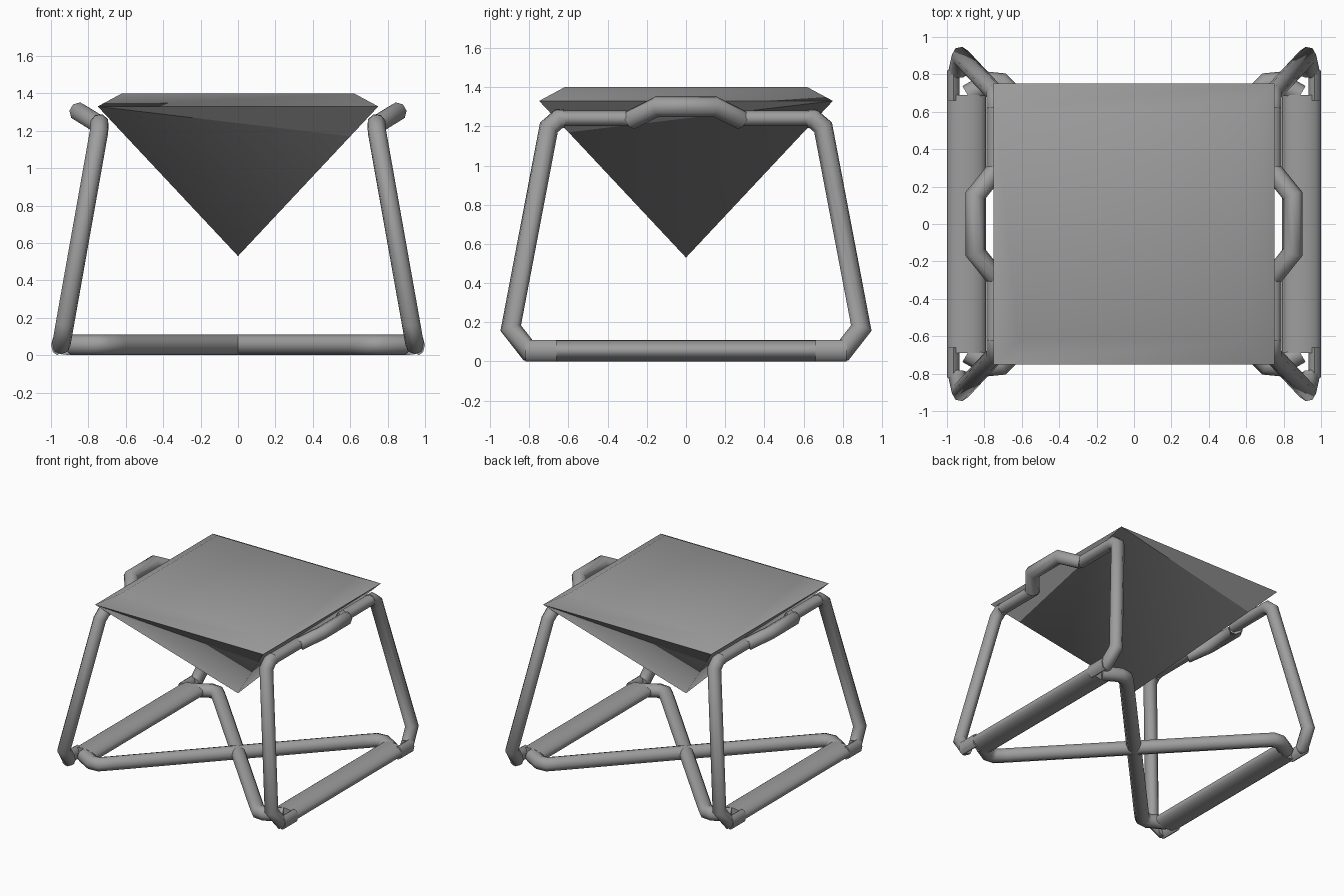
import bpy, bmesh, math
from mathutils import Vector

cube = bpy.data.objects.get("Cube")
if cube:
    bpy.data.objects.remove(cube, do_unlink=True)

grey = bpy.data.materials.new("mid_grey")
grey.use_nodes = True
tone = (0.34, 0.34, 0.34, 1)
grey.diffuse_color = tone
grey.node_tree.nodes["Principled BSDF"].inputs["Base Color"].default_value = tone


def add_object(name, bm, smooth=True):
    mesh = bpy.data.meshes.new(name)
    bm.to_mesh(mesh)
    bm.free()
    mesh.materials.append(grey)
    for p in mesh.polygons:
        p.use_smooth = smooth
    obj = bpy.data.objects.new(name, mesh)
    bpy.context.collection.objects.link(obj)
    return obj


def tube(name, points, radius=0.055, wide=1.0, sides=8):
    """Sweep a mitred round section along the points."""
    pts = [Vector(p) for p in points]
    bm = bmesh.new()
    rings = []
    d = (pts[1] - pts[0]).normalized()
    side = d.cross(Vector((0, 0, 1))).normalized()
    up = side.cross(d)
    ring = [pts[0] + radius * (wide * math.cos(a) * side + math.sin(a) * up)
            for a in (2 * math.pi * i / sides for i in range(sides))]
    for i, p in enumerate(pts):
        before = (p - pts[i - 1]).normalized() if i else d
        after = (pts[i + 1] - p).normalized() if i < len(pts) - 1 else before
        plane = (before + after).normalized()
        # slide the section along the last segment to the mitre plane
        ring = [v + before * ((p - v).dot(plane) / before.dot(plane)) for v in ring]
        rings.append([bm.verts.new(v) for v in ring])
    for a, b in zip(rings, rings[1:]):
        for i in range(sides):
            j = (i + 1) % sides
            bm.faces.new((a[i], a[j], b[j], b[i]))
    bm.faces.new(rings[0])
    bm.faces.new(rings[-1])
    bmesh.ops.recalc_face_normals(bm, faces=bm.faces)
    obj = add_object(name, bm)
    bpy.context.view_layer.objects.active = obj
    obj.select_set(True)
    bpy.ops.object.shade_smooth_by_angle(angle=math.radians(60))
    obj.select_set(False)


# Tube frame, mirrored side to side and front to back
leg = [(0.945, 0.79, 0.055), (0.945, 0.805, 0.055), (0.925, 0.895, 0.17),
       (0.743, 0.70, 1.195), (0.74, 0.65, 1.238), (0.74, 0.62, 1.24)]
brace = [(0.89, 0.69, 0.055), (0.77, 0.758, 0.055), (0.71, 0.752, 0.055),
         (0.64, 0.68, 0.055)]
handle = [(0.745, 0.28, 1.235), (0.85, 0.15, 1.30)]
for label, s in (("left", 1), ("right", -1)):
    for end, t in (("back", 1), ("front", -1)):
        place = end + "_" + label
        tube(place + "_leg", [(s * x, t * y, z) for x, y, z in leg], 0.05)
        # Narrow foot linking the leg to the ground rail
        tube(place + "_foot", [(s * 0.966, t * y, 0.055) for y in (0.66, 0.82)], wide=0.6)
        # Slim top rail up to the handle
        tube(place + "_top_rail", [(s * 0.74, t * y, 1.241) for y in (0.26, 0.65)],
             0.04, 1.2)
    # Outward handle
    tube(label + "_handle", [(s * x, y, z) for x, y, z in handle]
         + [(s * x, -y, z) for x, y, z in reversed(handle)], 0.052)
    # Broad ground rail
    tube(label + "_ground_rail", [(s * 0.895, -0.69, 0.055), (s * 0.895, 0.69, 0.055)],
         wide=1.9, sides=16)
    # Crossed ground braces with hooked ends
    path = brace + [(-x, -y, z) for x, y, z in reversed(brace)]
    tube(label + "_cross_brace", [(x, s * y, z) for x, y, z in path])

# Softly shaded seat: bevelled top and the pyramid sling, all facing upward
signs = ((-1, -1), (1, -1), (1, 1), (-1, 1))
corners = [Vector((0.75 * x, 0.75 * y, 1.33)) for x, y in signs]
bottom = Vector((0, 0, 0.53))
bm = bmesh.new()
rim = [bm.verts.new(c) for c in corners]
top = [bm.verts.new((0.62 * x, 0.62 * y, 1.40)) for x, y in signs]
apex = bm.verts.new(bottom)
# Two opposite sling corners stop short of the rim
sling = [bm.verts.new(c.lerp(bottom, 0.2)) if i % 2 else rim[i]
         for i, c in enumerate(corners)]
bm.faces.new(top)
for i in range(4):
    j = (i + 1) % 4
    bm.faces.new((rim[i], rim[j], top[j], top[i]))
    bm.faces.new((sling[j], apex, sling[i]))
add_object("seat", bm)

# Corner gussets closing the sling up to the rim, facing inward
bm = bmesh.new()
for i in (1, 3):
    tip = corners[i].lerp(bottom, 0.2)
    for a, b, c in ((corners[i], tip, corners[i - 1]),
                    (corners[(i + 1) % 4], tip, corners[i])):
        bm.faces.new([bm.verts.new(v) for v in (a, b, c)])
add_object("sling_gussets", bm, False)
